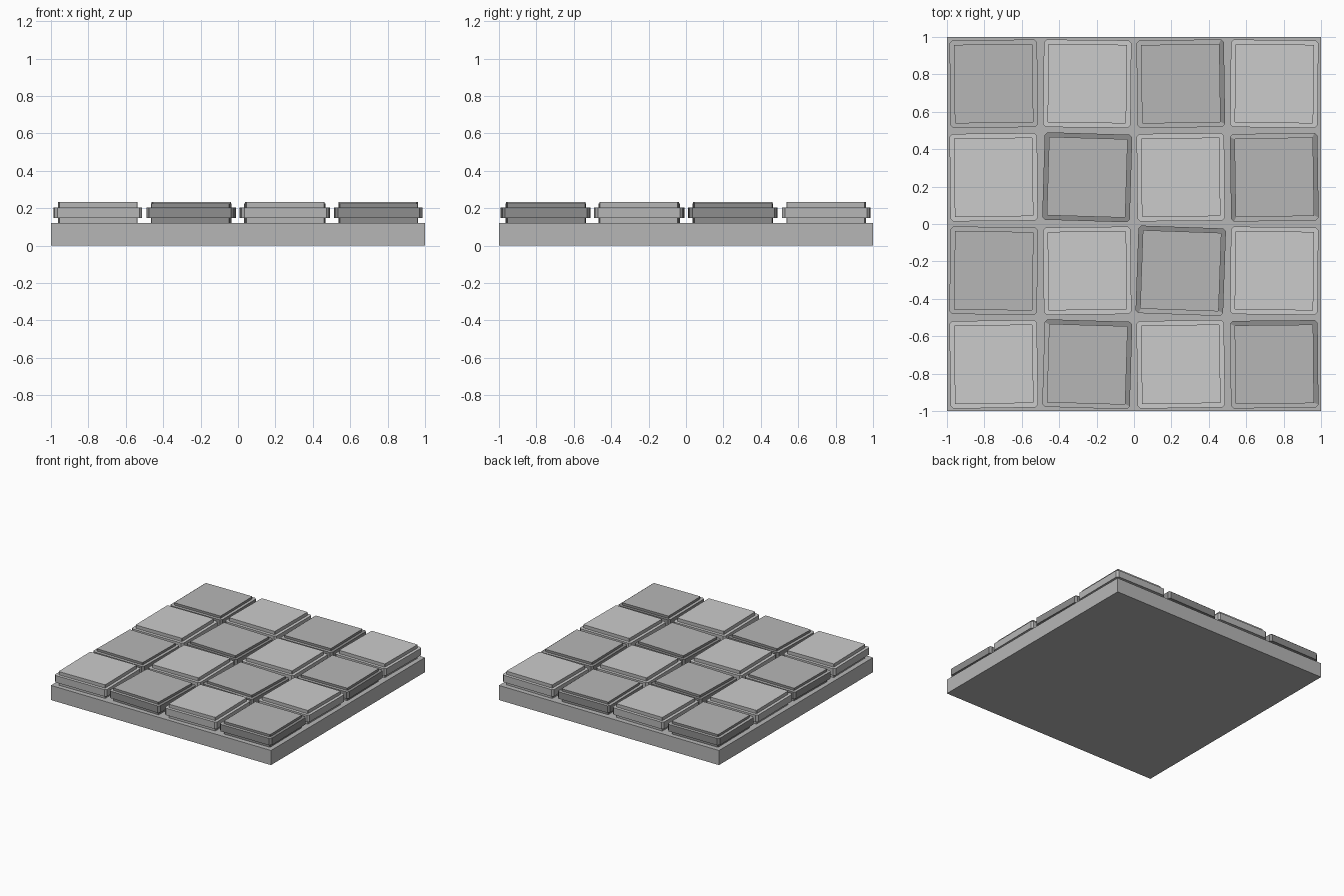
import bpy, bmesh, math
from mathutils import Matrix

cube = bpy.data.objects.get("Cube")
if cube:
    bpy.data.objects.remove(cube, do_unlink=True)


def make_material(name, value):
    mat = bpy.data.materials.new(name)
    colour = (value, value, value, 1)
    mat.diffuse_color = colour
    mat.use_nodes = True
    mat.node_tree.nodes["Principled BSDF"].inputs["Base Color"].default_value = colour
    return mat


pale = make_material("pale_grey", 0.60)
mid = make_material("mid_grey", 0.47)
dark = make_material("dark_grey", 0.27)


def finish(name, bm, mats):
    bmesh.ops.recalc_face_normals(bm, faces=bm.faces[:])
    mesh = bpy.data.meshes.new(name)
    bm.to_mesh(mesh)
    bm.free()
    for mat in mats:
        mesh.materials.append(mat)
    obj = bpy.data.objects.new(name, mesh)
    bpy.context.collection.objects.link(obj)
    return obj


# Base slab
BASE = 0.12
bm = bmesh.new()
bmesh.ops.create_cube(bm, size=1, matrix=Matrix.Translation((0, 0, BASE / 2))
                      @ Matrix.Diagonal((2, 2, BASE, 1)))
finish("base_slab", bm, [mid])


def ring(bm, half, cut, z):
    """Square outline with trimmed corners, starting on the east side."""
    verts = []
    for k in range(4):
        turn = Matrix.Rotation(k * math.pi / 2, 3, "Z")
        for y in (cut - half, half - cut):
            co = turn @ Matrix.Identity(3).col[0] * half
            side = turn @ Matrix.Identity(3).col[1] * y
            verts.append(bm.verts.new((co.x + side.x, co.y + side.y, z)))
    return verts


def tile(name, x, y, angle, top, mats, dark_ledges):
    """Narrow foot, wide middle band, ledge and raised top in one shell."""
    bm = bmesh.new()
    core, band = 0.21, 0.234
    levels = [(core, 0.003, BASE), (core, 0.003, 0.148), (band, 0.015, 0.148),
              (band, 0.015, 0.205), (core, 0.003, 0.205), (core, 0.003, top)]
    rings = [ring(bm, *level) for level in levels]
    for i, (low, high) in enumerate(zip(rings, rings[1:])):
        for k in range(8):
            n = (k + 1) % 8
            face = bm.faces.new((low[k], low[n], high[n], high[k]))
            # The ledge keeps the top colour except along worn sides
            worn = "ENWS"[k // 2] in dark_ledges
            face.material_index = 1 if i != 3 or worn else 0
    bm.faces.new(rings[0][::-1]).material_index = 1
    bm.faces.new(rings[-1])
    bmesh.ops.transform(bm, verts=bm.verts[:], matrix=Matrix.Translation((x, y, 0))
                        @ Matrix.Rotation(angle, 4, "Z"))
    finish(name, bm, mats)


# Checkered tiles, back row first, each laid slightly crooked
angles = [(0.01, -0.01, 0.015, -0.01), (0.01, -0.03, 0.01, 0.015),
          (-0.015, 0.01, -0.035, -0.01), (0.015, -0.03, 0.015, 0.01)]
ledges = [("", "", "E", ""), ("", "NEWS", "", "EW"),
          ("", "", "NEW", ""), ("", "NE", "", "NE")]
for row in range(4):
    for col in range(4):
        light = (row + col) % 2
        tile(f"{'pale' if light else 'grey'}_tile_{row + 1}_{col + 1}",
             col * 0.5 - 0.75, 0.75 - row * 0.5, angles[row][col],
             0.232 if light else 0.224,
             [pale, mid] if light else [mid, dark], ledges[row][col])
